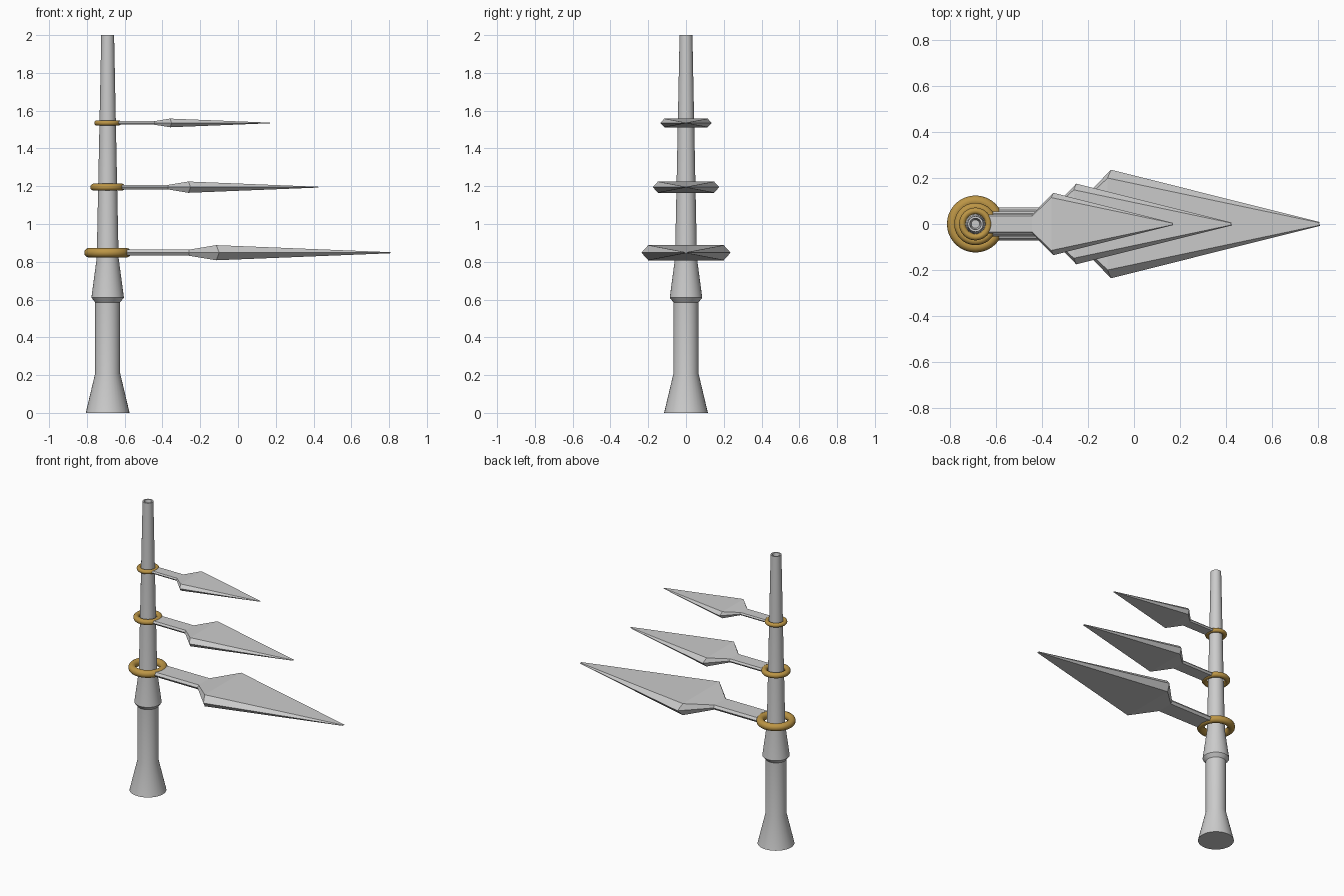
import bpy, bmesh, math

if "Cube" in bpy.data.objects:
    bpy.data.objects.remove(bpy.data.objects["Cube"])

AXIS_X = -0.69
gold = bpy.data.materials.new("gold")
gold.diffuse_color = (0.50, 0.30, 0.06, 1)
gold.use_nodes = True
gold.node_tree.nodes["Principled BSDF"].inputs["Base Color"].default_value = gold.diffuse_color


def make_object(name, bm, smooth=False):
    bmesh.ops.recalc_face_normals(bm, faces=bm.faces)
    mesh = bpy.data.meshes.new(name)
    bm.to_mesh(mesh)
    bm.free()
    obj = bpy.data.objects.new(name, mesh)
    bpy.context.collection.objects.link(obj)
    if smooth:
        bpy.context.view_layer.objects.active = obj
        obj.select_set(True)
        bpy.ops.object.shade_smooth_by_angle(angle=math.radians(30))
        obj.select_set(False)
    return obj


def loft(bm, rings):
    # Skin a list of equal-length point loops and cap both ends
    loops = [[bm.verts.new(p) for p in ring] for ring in rings]
    for a, b in zip(loops, loops[1:]):
        for i in range(len(a)):
            j = (i + 1) % len(a)
            bm.faces.new((a[i], a[j], b[j], b[i]))
    bm.faces.new(loops[0])
    bm.faces.new(loops[-1])


# Tapered pole with flared foot, collar and a recessed top
profile = [(0.116, 0), (0.066, 0.21), (0.066, 0.585), (0.086, 0.61),
           (0.058, 0.82), (0.043, 1.55), (0.034, 2.0), (0.025, 2.0), (0.018, 1.96)]
N = 32
bm = bmesh.new()
loft(bm, [[(AXIS_X + r * math.cos(2 * math.pi * i / N),
            r * math.sin(2 * math.pi * i / N), z) for i in range(N)]
          for r, z in profile])
make_object("pole", bm, smooth=True)


def hexagon(x_edge, x_flat, w_edge, w_flat, t):
    return [(x_edge, w_edge, 0), (x_flat, w_flat, t), (x_flat, -w_flat, t),
            (x_edge, -w_edge, 0), (x_flat, -w_flat, -t), (x_flat, w_flat, -t)]


def blade(name, z, s):
    # Hexagonal sections: handle end, shoulder, widest point, tip
    sections = [(0.097, 0.097, 0.072, 0.06, 0.016),
                (0.43, 0.43, 0.072, 0.06, 0.016),
                (0.59, 0.575, 0.236, 0.20, 0.04),
                (1.5, 1.495, 0.008, 0.006, 0.003)]
    bm = bmesh.new()
    loft(bm, [[(AXIS_X + x * s, y * s, z + h * s) for x, y, h in hexagon(*sec)]
              for sec in sections])
    make_object(name, bm)


def ring(name, z, s):
    bpy.ops.mesh.primitive_torus_add(location=(AXIS_X, 0, z), major_radius=0.099 * s,
                                     minor_radius=0.025 * s,
                                     major_segments=40, minor_segments=14)
    obj = bpy.context.object
    obj.name = name
    obj.data.materials.append(gold)
    bpy.ops.object.shade_smooth()
    obj.select_set(False)


# Three tiers, the same blade and ring scaled about the pole
for tier, z, s in [("lower", 0.848, 1.0), ("middle", 1.195, 0.744), ("upper", 1.535, 0.574)]:
    blade(tier + "_blade", z, s)
    ring(tier + "_ring", z, s)
